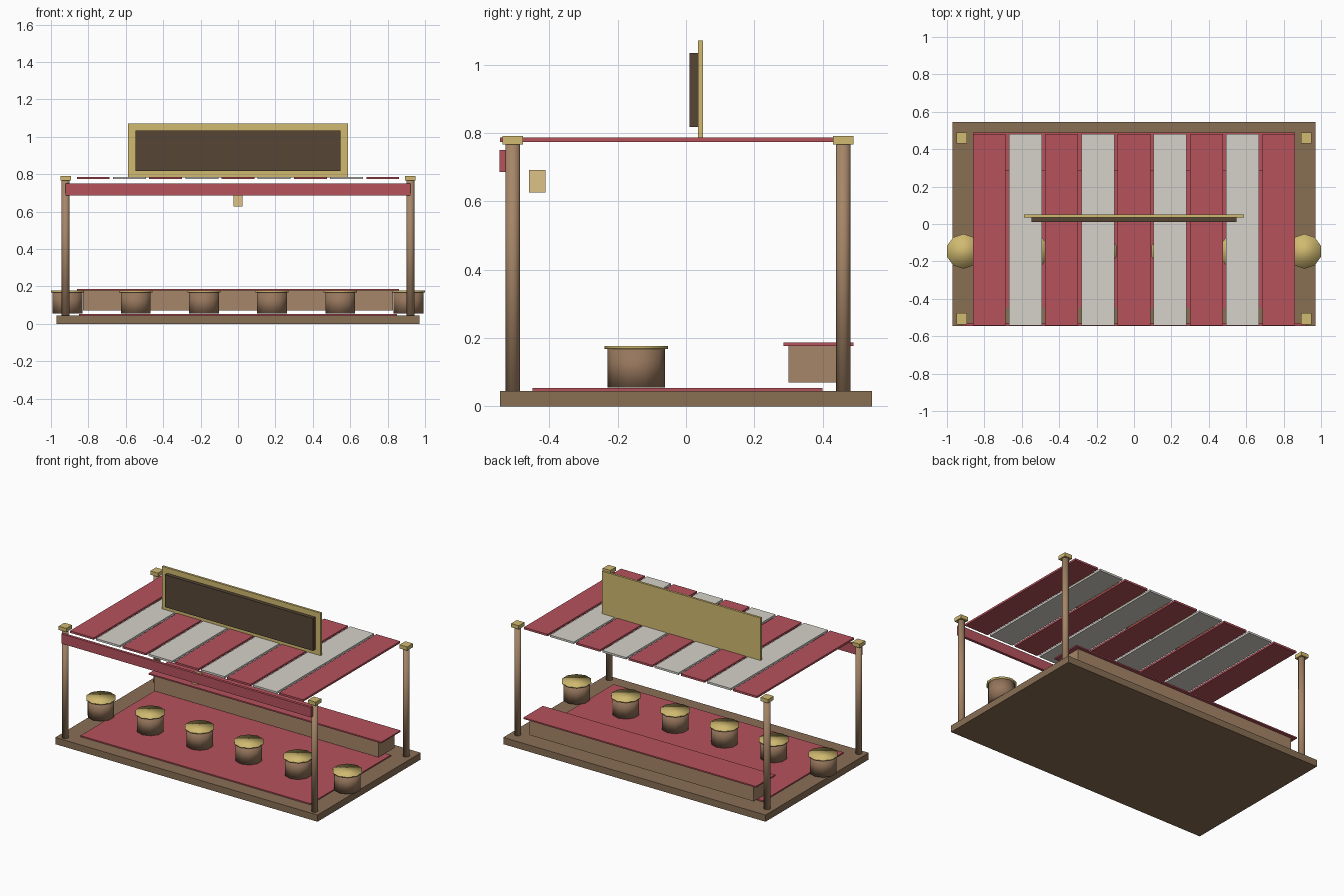
import bpy, bmesh
from mathutils import Matrix

if "Cube" in bpy.data.objects:
    bpy.data.objects.remove(bpy.data.objects["Cube"])


def material(name, r, g, b):
    m = bpy.data.materials.new(name)
    m.diffuse_color = [((c / 255 + 0.055) / 1.055) ** 2.4 for c in (r, g, b)] + [1]
    m.use_nodes = True
    m.node_tree.nodes["Principled BSDF"].inputs["Base Color"].default_value = m.diffuse_color
    return m


WOOD = material("wood", 136, 110, 84)
LIGHT_WOOD = material("light_wood", 166, 134, 104)
STOOL_WOOD = material("stool_wood", 150, 118, 92)
RED = material("red_cloth", 182, 82, 92)
WHITE = material("white_cloth", 214, 210, 203)
GOLD = material("gold", 208, 186, 112)
DARK = material("dark_board", 86, 70, 54)
PAPER = material("lantern_paper", 222, 194, 134)


def finish(name, bm, mat, smooth=False):
    mesh = bpy.data.meshes.new(name)
    for f in bm.faces:
        f.smooth = smooth
    bm.to_mesh(mesh)
    bm.free()
    mesh.materials.append(mat)
    bpy.context.collection.objects.link(bpy.data.objects.new(name, mesh))


def box(name, x, y, z, mat):
    """Box from (min, max) pairs."""
    bm = bmesh.new()
    size = [b - a for a, b in (x, y, z)]
    mid = [(a + b) / 2 for a, b in (x, y, z)]
    bmesh.ops.create_cube(bm, size=1, matrix=Matrix.Translation(mid) @ Matrix.Diagonal(size + [1]))
    finish(name, bm, mat)


def cylinder(name, x, y, z0, z1, r, mat, sides=10):
    """Upright low-poly cylinder with a vertex facing +y."""
    bm = bmesh.new()
    bmesh.ops.create_cone(bm, cap_ends=True, segments=sides, radius1=r, radius2=r, depth=z1 - z0,
                          matrix=Matrix.Translation((x, y, (z0 + z1) / 2)))
    finish(name, bm, mat, smooth=True)


# Floor and carpet
box("floor_platform", (-0.97, 0.97), (-0.545, 0.545), (0, 0.045), WOOD)
box("carpet", (-0.85, 0.85), (-0.45, 0.40), (0.045, 0.053), RED)

# Back bench
box("bench_body", (-0.83, 0.83), (0.30, 0.47), (0.07, 0.177), LIGHT_WOOD)
box("bench_cover", (-0.86, 0.86), (0.285, 0.49), (0.177, 0.186), RED)

# Corner posts with square caps
for side in (-1, 1):
    for y in (-0.507, 0.46):
        x = side * 0.922
        cylinder("post", x, y, 0.045, 0.77, 0.0215, LIGHT_WOOD)
        box("post_cap", (x - 0.028, x + 0.028), (y - 0.03, y + 0.03), (0.766, 0.791), GOLD)

# Striped awning and front valance
for i in range(9):
    x = (i - 4) * 0.1935
    box("awning_stripe", (x - 0.088, x + 0.088), (-0.544, 0.482), (0.773, 0.786), WHITE if i % 2 else RED)
box("valance", (-0.923, 0.923), (-0.546, -0.528), (0.685, 0.75), RED)

# Hanging lantern
box("lantern", (-0.024, 0.024), (-0.459, -0.411), (0.626, 0.692), PAPER)

# Sign above the awning
box("sign_frame", (-0.587, 0.587), (0.035, 0.05), (0.782, 1.07), GOLD)
box("sign_board", (-0.547, 0.547), (0.01, 0.035), (0.817, 1.034), DARK)

# Row of stools
for i in range(6):
    x = (i - 2.5) * 0.3646
    cylinder("stool_body", x, -0.146, 0.055, 0.169, 0.084, STOOL_WOOD)
    cylinder("stool_seat", x, -0.146, 0.168, 0.177, 0.093, GOLD)
